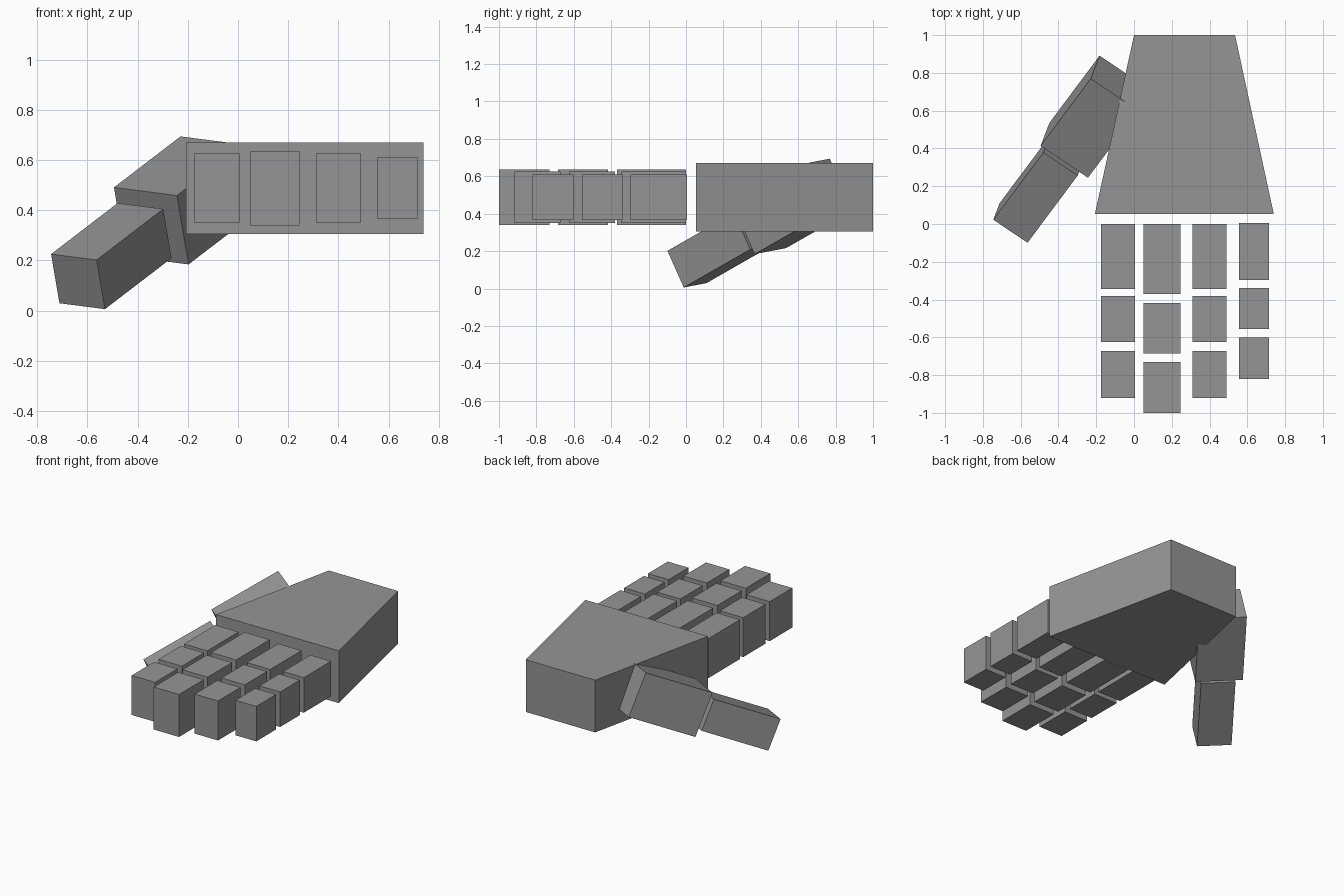
import bpy, bmesh
from mathutils import Vector, Matrix

cube = bpy.data.objects.get("Cube")
if cube:
    bpy.data.objects.remove(cube, do_unlink=True)

# One plain grey for the whole hand
grey = bpy.data.materials.new("plain_grey")
grey.use_nodes = True
GREY = (0.3, 0.3, 0.3, 1)
grey.diffuse_color = GREY
grey.node_tree.nodes["Principled BSDF"].inputs["Base Color"].default_value = GREY


def finish(name, bm):
    mesh = bpy.data.meshes.new(name)
    bmesh.ops.recalc_face_normals(bm, faces=bm.faces)
    bm.to_mesh(mesh)
    bm.free()
    mesh.materials.append(grey)
    obj = bpy.data.objects.new(name, mesh)
    bpy.context.collection.objects.link(obj)
    return obj


def box(name, centre, size, rotation=Matrix.Identity(4)):
    bm = bmesh.new()
    scale = Matrix.Diagonal((*size, 1))
    bmesh.ops.create_cube(bm, size=1, matrix=Matrix.Translation(centre) @ rotation @ scale)
    return finish(name, bm)


# Palm: a trapezoid outline extruded upwards, narrow at the wrist
bm = bmesh.new()
outline = [(-0.207, 0.053), (0.74, 0.053), (0.535, 1.0), (0.0, 1.0)]
base = bm.faces.new([bm.verts.new((x, y, 0.306)) for x, y in outline])
top = bmesh.ops.extrude_face_region(bm, geom=[base], use_keep_orig=True)
bmesh.ops.translate(bm, vec=(0, 0, 0.364),
                    verts=[v for v in top["geom"] if isinstance(v, bmesh.types.BMVert)])
finish("palm", bm)

# Fingers: three separate blocks each, given as (near y, far y)
long_joints = [(0.0, -0.345), (-0.38, -0.625), (-0.672, -0.92)]
middle_joints = [(0.0, -0.37), (-0.417, -0.685), (-0.73, -1.0)]
little_joints = [(0.005, -0.297), (-0.34, -0.557), (-0.602, -0.82)]
fingers = {
    "index_finger": (-0.085, 0.18, 0.275, long_joints),
    "middle_finger": (0.148, 0.195, 0.296, middle_joints),
    "ring_finger": (0.4, 0.18, 0.275, long_joints),
    "little_finger": (0.635, 0.16, 0.244, little_joints),
}
for name, (x, width, height, joints) in fingers.items():
    for part, (near, far) in zip(("base", "middle", "tip"), joints):
        box(f"{name}_{part}", (x, (near + far) / 2, 0.488), (width, near - far, height))

# Thumb: two blocks sharing one slanted direction
along = Vector((0.265, 0.355, 0.203)).normalized()
across = Vector((0.18, -0.125, -0.025))
across = (across - along * across.dot(along)).normalized()
tilt = Matrix((across, along, across.cross(along))).transposed().to_4x4()
box("thumb_base", (-0.213, 0.568, 0.439), (0.304, 0.488, 0.304), tilt)
box("thumb_tip", (-0.505, 0.183, 0.217), (0.22, 0.488, 0.217), tilt)
